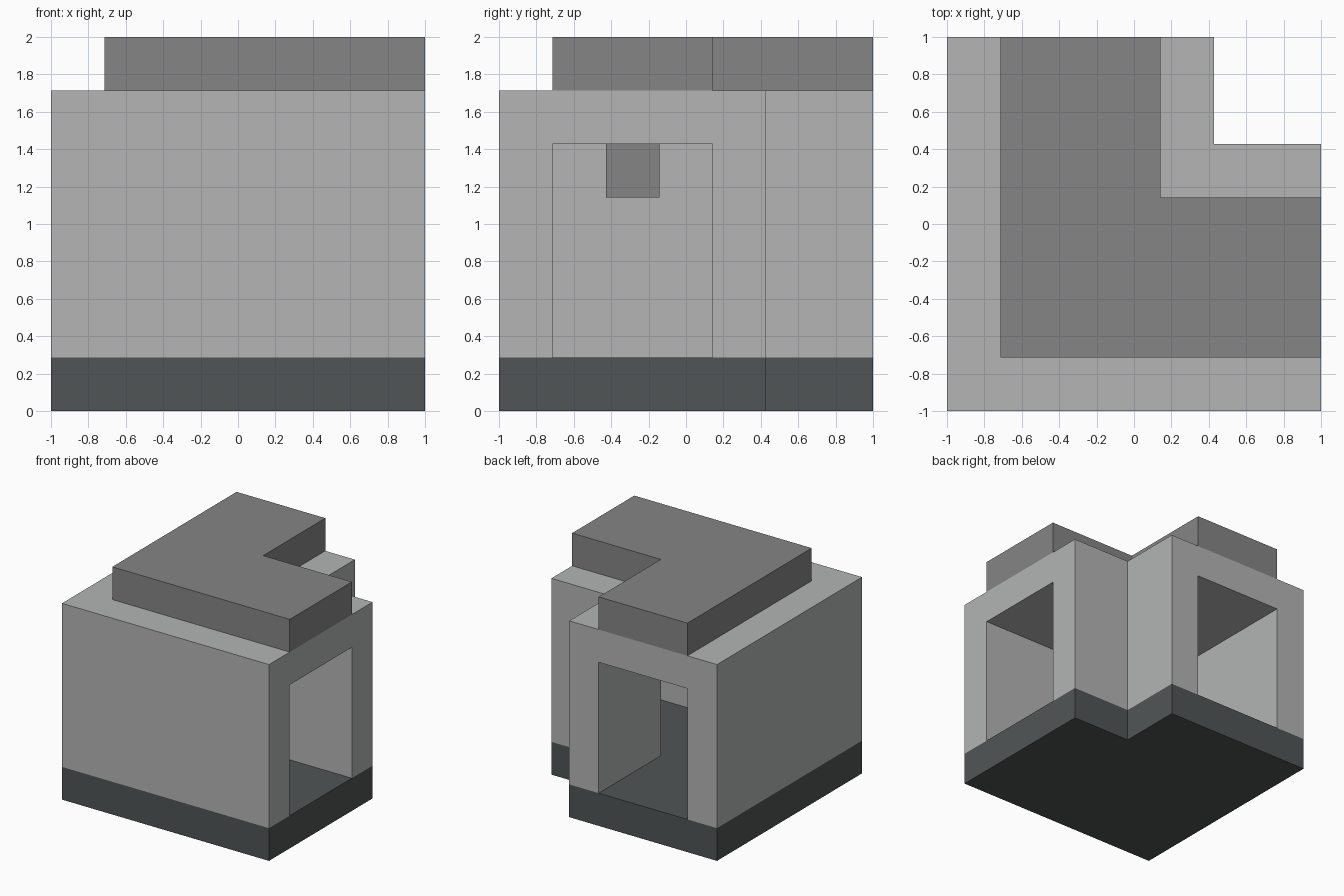
import bpy
import bmesh

cube = bpy.data.objects.get("Cube")
if cube:
    bpy.data.objects.remove(cube, do_unlink=True)

U = 2 / 7  # one block of the grid


def material(name, rgb):
    mat = bpy.data.materials.new(name)
    mat.use_nodes = True
    color = (*rgb, 1)
    mat.diffuse_color = color
    mat.node_tree.nodes["Principled BSDF"].inputs["Base Color"].default_value = color
    return mat


def prism(name, outline, bottom, top, mat):
    """Extrude a flat outline between two heights."""
    bm = bmesh.new()
    face = bm.faces.new([bm.verts.new((x, y, bottom)) for x, y in outline])
    extruded = bmesh.ops.extrude_face_region(bm, geom=[face])["geom"]
    verts = [v for v in extruded if isinstance(v, bmesh.types.BMVert)]
    bmesh.ops.translate(bm, verts=verts, vec=(0, 0, top - bottom))
    bmesh.ops.recalc_face_normals(bm, faces=bm.faces)
    mesh = bpy.data.meshes.new(name)
    bm.to_mesh(mesh)
    bm.free()
    mesh.materials.append(mat)
    obj = bpy.data.objects.new(name, mesh)
    bpy.context.collection.objects.link(obj)
    return obj


def ell(outer, inner, end=1):
    """L outline with its corner at the front and arms to +x and +y."""
    return [(outer, outer), (end, outer), (end, inner),
            (inner, inner), (inner, end), (outer, end)]


dark = material("dark slate", (0.082, 0.091, 0.091))
light = material("light stone", (0.451, 0.462, 0.456))
grey = material("mid grey", (0.235, 0.235, 0.235))

outer, inner = -1, 1.5 * U             # outside walls
hall_outer, hall_inner = -2.5 * U, U / 2  # passage walls

# Base slab, also the passage floor
prism("base", ell(outer, inner), 0, U, dark)

# Walls and ceiling with the L-shaped passage cut through both ends
walls = prism("walls", ell(outer, inner), U, 6 * U, light)
cutter = prism("passage_cutter", ell(hall_outer, hall_inner, 1.2), U / 2, 5 * U, light)
cutter.hide_render = True
cut = walls.modifiers.new("passage", "BOOLEAN")
cut.operation = "DIFFERENCE"
cut.solver = "EXACT"
cut.object = cutter
bpy.context.view_layer.objects.active = walls
bpy.ops.object.modifier_apply(modifier=cut.name)
bpy.data.objects.remove(cutter, do_unlink=True)

# Raised roof above the passage
prism("roof", ell(hall_outer, hall_inner), 6 * U, 7 * U, grey)

# Ceiling lamp at the turn of the passage
near, far = -1.5 * U, -0.5 * U
prism("ceiling_lamp", [(near, near), (far, near), (far, far), (near, far)],
      4 * U, 5 * U, grey)
